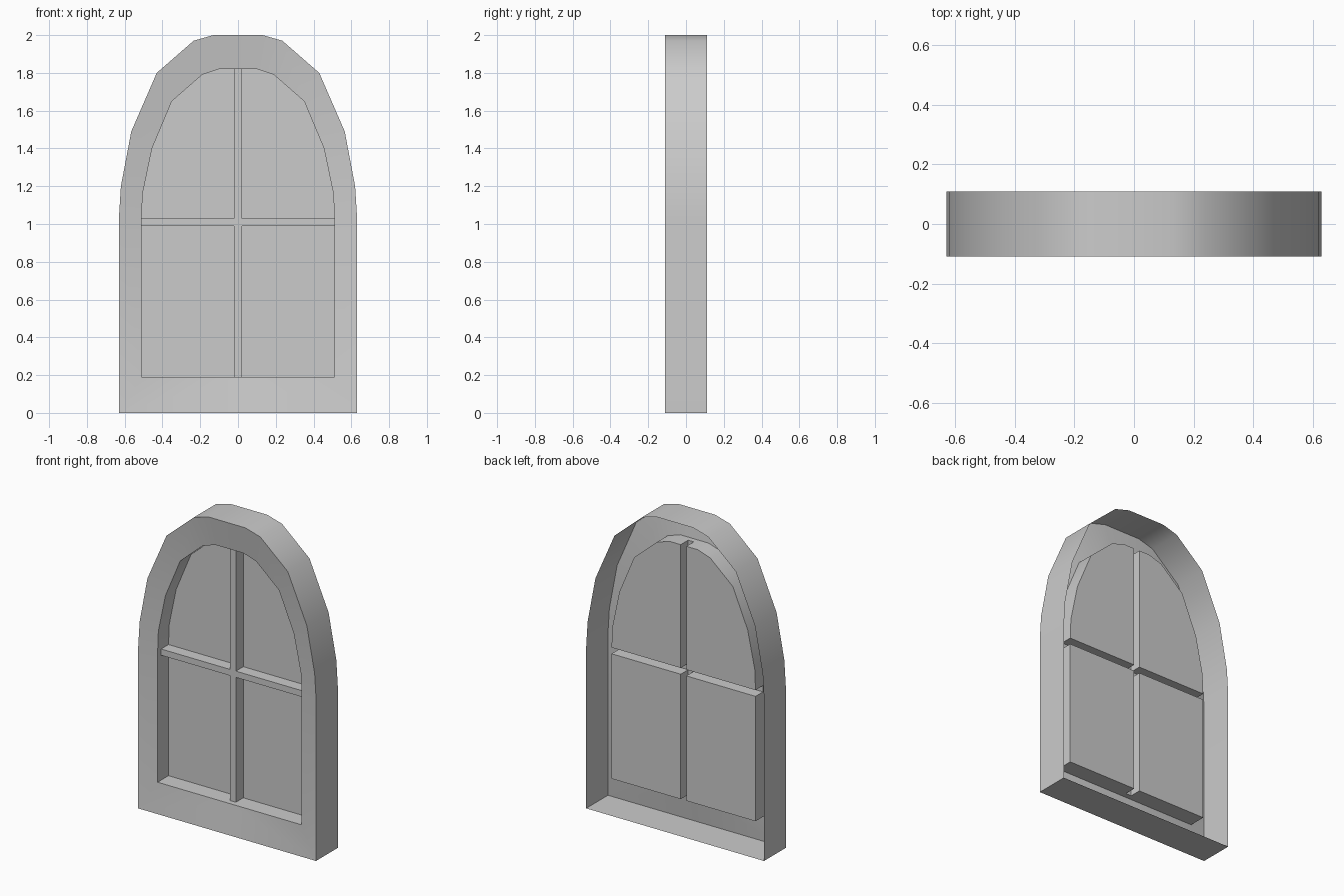
import bpy, bmesh, math

if "Cube" in bpy.data.objects:
    bpy.data.objects.remove(bpy.data.objects["Cube"])

BACK, FRONT, LIP, BAR, PANE = 0.11, -0.11, -0.085, -0.05, 0.025   # depths in y
B = 0.02                                                         # half bar width
Z0, Z1 = 0.99, 1.03                                              # crossbar heights

# Right-half profiles (x, z), running clockwise from the crown to the sill
outer_arch = [(0.13, 2.0), (0.235, 1.97), (0.43, 1.80), (0.565, 1.49), (0.62, 1.20), (0.63, 1.04)]
inner_arch = [(0.10, 1.82), (0.19, 1.79), (0.35, 1.65), (0.455, 1.40), (0.505, 1.16), (0.51, Z1)]
outer = [(0, 2.0)] + outer_arch + [(0.63, 0), (0, 0)]
inner = [(0, 1.82)] + inner_arch + [(0.51, 0.19), (0, 0.19)]
upper_rim = [(B, 1.82)] + inner_arch
lower_rim = [(0.51, Z0), (0.51, 0.19), (B, 0.19)]


def face(bm, pts):
    bm.faces.new([bm.verts.new(p) for p in pts])


def strip(bm, a, ya, b, yb):
    """Bridge two matching open chains lying at depths ya and yb."""
    ra = [bm.verts.new((x, ya, z)) for x, z in a]
    rb = [bm.verts.new((x, yb, z)) for x, z in b]
    for i in range(len(a) - 1):
        bm.faces.new((ra[i], rb[i], rb[i + 1], ra[i + 1]))


def flat(bm, pts, y):
    """Front-facing polygon from a clockwise outline."""
    face(bm, [(x, y, z) for x, z in reversed(pts)])


def finish(bm, name):
    bmesh.ops.remove_doubles(bm, verts=bm.verts, dist=1e-5)
    mesh = bpy.data.meshes.new(name)
    bm.to_mesh(mesh)
    bm.free()
    ob = bpy.data.objects.new(name, mesh)
    bpy.context.collection.objects.link(ob)
    bpy.ops.object.select_all(action='DESELECT')
    ob.select_set(True)
    bpy.context.view_layer.objects.active = ob
    bpy.ops.object.shade_smooth_by_angle(angle=math.radians(40))
    mirror = ob.modifiers.new("mirror", 'MIRROR')
    mirror.use_clip = True


# Frame: open-backed outer wall, inward-sloping face and reveal
bm = bmesh.new()
strip(bm, outer, BACK, outer, FRONT)
strip(bm, outer, FRONT, inner, LIP)
strip(bm, inner, LIP, inner, BAR)
strip(bm, upper_rim, BAR, upper_rim, PANE)
strip(bm, lower_rim, BAR, lower_rim, PANE)
finish(bm, "window_frame")

# Glazing bars: channels open at the back
bm = bmesh.new()
flat(bm, [(0, 1.82), (B, 1.82), (B, Z1), (0, Z1)], BAR)
flat(bm, [(0, Z1), (B, Z1), (B, Z0), (0, Z0)], BAR)
flat(bm, [(0, Z0), (B, Z0), (B, 0.19), (0, 0.19)], BAR)
flat(bm, [(B, Z1), (0.51, Z1), (0.51, Z0), (B, Z0)], BAR)
for side in ([(0.51, Z1), (B, Z1), (B, 1.82)], [(B, 0.19), (B, Z0), (0.51, Z0)]):
    strip(bm, side, BAR, side, PANE)
finish(bm, "glazing_bars")

# Panes: arched upper and square lower
bm = bmesh.new()
flat(bm, upper_rim + [(B, Z1)], PANE)
flat(bm, lower_rim + [(B, Z0)], PANE)
finish(bm, "panes")
